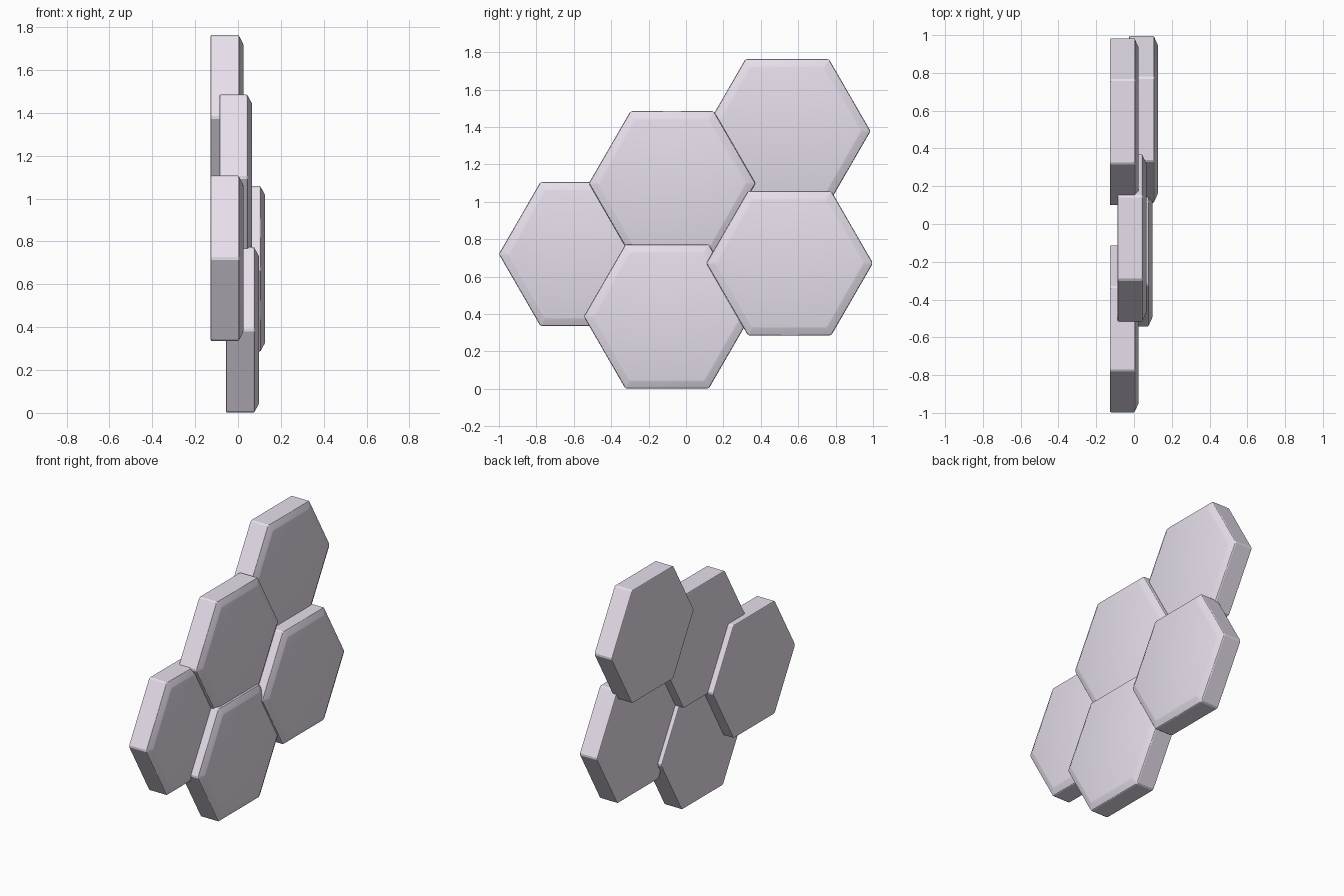
import bpy, bmesh
from math import sin, cos, pi, radians

if "Cube" in bpy.data.objects:
    bpy.data.objects.remove(bpy.data.objects["Cube"])

HALF = 0.386          # centre to flat edge
DEPTH = 0.153         # panel thickness along x

mat = bpy.data.materials.new("pale_lilac")
mat.diffuse_color = (0.80, 0.74, 0.84, 1)
mat.use_nodes = True
mat.node_tree.nodes["Principled BSDF"].inputs["Base Color"].default_value = mat.diffuse_color


def ring(bm, x, half, cy, cz, trim=0.008):
    """Hexagon outline with lightly clipped corners, points along y."""
    radius = half / cos(pi / 6)
    pts = [(radius * cos(i * pi / 3), radius * sin(i * pi / 3)) for i in range(6)]
    verts = []
    for i, (y, z) in enumerate(pts):
        for ny, nz in (pts[i - 1], pts[(i + 1) % 6]):
            t = trim / radius
            verts.append(bm.verts.new((x, cy + y + (ny - y) * t, cz + z + (nz - z) * t)))
    return verts


def hex_panel(name, x_back, cy, cz):
    bm = bmesh.new()
    # (distance from the back, inset): eased back edge, straight wall, wide front chamfer
    profile = [(0, 0.006), (0.002, 0.002), (0.006, 0),
               (DEPTH - 0.026, 0), (DEPTH - 0.021, 0.003),
               (DEPTH - 0.002, 0.039), (DEPTH, 0.046)]
    rings = [ring(bm, x_back + d, HALF - inset, cy, cz) for d, inset in profile]
    for a, b in zip(rings, rings[1:]):
        for i in range(12):
            j = (i + 1) % 12
            bm.faces.new((a[i], a[j], b[j], b[i]))
    bm.faces.new(rings[0])
    bm.faces.new(rings[-1])
    bmesh.ops.recalc_face_normals(bm, faces=bm.faces)
    mesh = bpy.data.meshes.new(name)
    bm.to_mesh(mesh)
    bm.free()
    mesh.materials.append(mat)
    obj = bpy.data.objects.new(name, mesh)
    bpy.context.collection.objects.link(obj)
    bpy.ops.object.select_all(action='DESELECT')
    obj.select_set(True)
    bpy.context.view_layer.objects.active = obj
    bpy.ops.object.shade_smooth_by_angle(angle=radians(20))


# Overlapping wall panels at staggered depths
hex_panel("panel_top", -0.128, 0.541, 1.378)
hex_panel("panel_centre", -0.087, -0.074, 1.099)
hex_panel("panel_left", -0.128, -0.555, 0.721)
hex_panel("panel_bottom", -0.055, -0.101, 0.387)
hex_panel("panel_right", -0.026, 0.554, 0.672)
